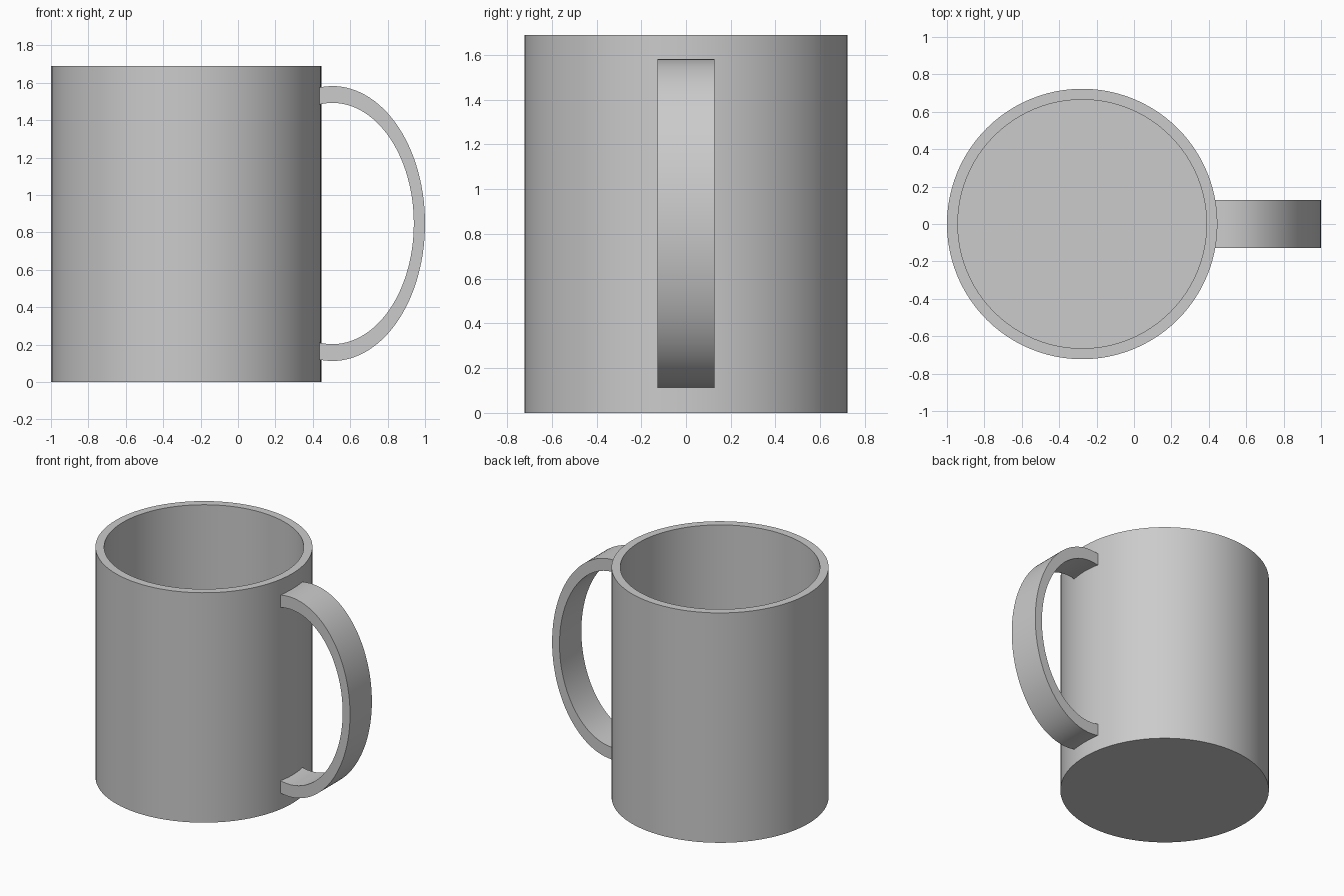
import bpy, bmesh, math
from mathutils import Vector

if "Cube" in bpy.data.objects:
    bpy.data.objects.remove(bpy.data.objects["Cube"])

CENTRE_X, RADIUS, INNER, HEIGHT, FLOOR = -0.277, 0.723, 0.665, 1.69, 0.06

grey = bpy.data.materials.new("plain grey")
grey.use_nodes = True
colour = (0.6, 0.6, 0.6, 1)
grey.diffuse_color = colour
grey.node_tree.nodes["Principled BSDF"].inputs["Base Color"].default_value = colour


def finish(name, bm, location):
    bmesh.ops.remove_doubles(bm, verts=bm.verts, dist=1e-5)
    bmesh.ops.recalc_face_normals(bm, faces=bm.faces)
    mesh = bpy.data.meshes.new(name)
    bm.to_mesh(mesh)
    bm.free()
    obj = bpy.data.objects.new(name, mesh)
    obj.location = location
    mesh.materials.append(grey)
    bpy.context.collection.objects.link(obj)
    bpy.ops.object.select_all(action="DESELECT")
    obj.select_set(True)
    bpy.context.view_layer.objects.active = obj
    bpy.ops.object.shade_smooth_by_angle(angle=math.radians(30))


# Cup body: wall and floor profile turned about the vertical axis
bm = bmesh.new()
profile = [(0, 0), (RADIUS, 0), (RADIUS, HEIGHT), (INNER, HEIGHT), (INNER, FLOOR), (0, FLOOR)]
verts = [bm.verts.new((r, 0, z)) for r, z in profile]
edges = [bm.edges.new(pair) for pair in zip(verts, verts[1:])]
bmesh.ops.spin(bm, geom=verts + edges, cent=(0, 0, 0), axis=(0, 0, 1),
               angle=math.tau, steps=96)
finish("cup_body", bm, (CENTRE_X, 0, 0))

# Handle: flat elliptical band whose ends are buried in the wall
bm = bmesh.new()
HALF_WIDTH, STEPS = 0.127, 64
OUTER_RADII, INNER_RADII = (0.495, 0.735), (0.435, 0.645)
START_X = -0.09


def arc(radii):
    end = math.acos(START_X / radii[0])
    angles = [end - 2 * end * i / STEPS for i in range(STEPS + 1)]
    return [Vector((radii[0] * math.cos(a), -HALF_WIDTH, radii[1] * math.sin(a))) for a in angles]


outer = [bm.verts.new(p) for p in arc(OUTER_RADII)]
inner = [bm.verts.new(p) for p in arc(INNER_RADII)]
side = [bm.faces.new((outer[i], outer[i + 1], inner[i + 1], inner[i])) for i in range(STEPS)]
extruded = bmesh.ops.extrude_face_region(bm, geom=side, use_keep_orig=True)["geom"]
bmesh.ops.translate(bm, vec=(0, 2 * HALF_WIDTH, 0),
                    verts=[g for g in extruded if isinstance(g, bmesh.types.BMVert)])
finish("handle", bm, (0.505, 0, 0.847))
